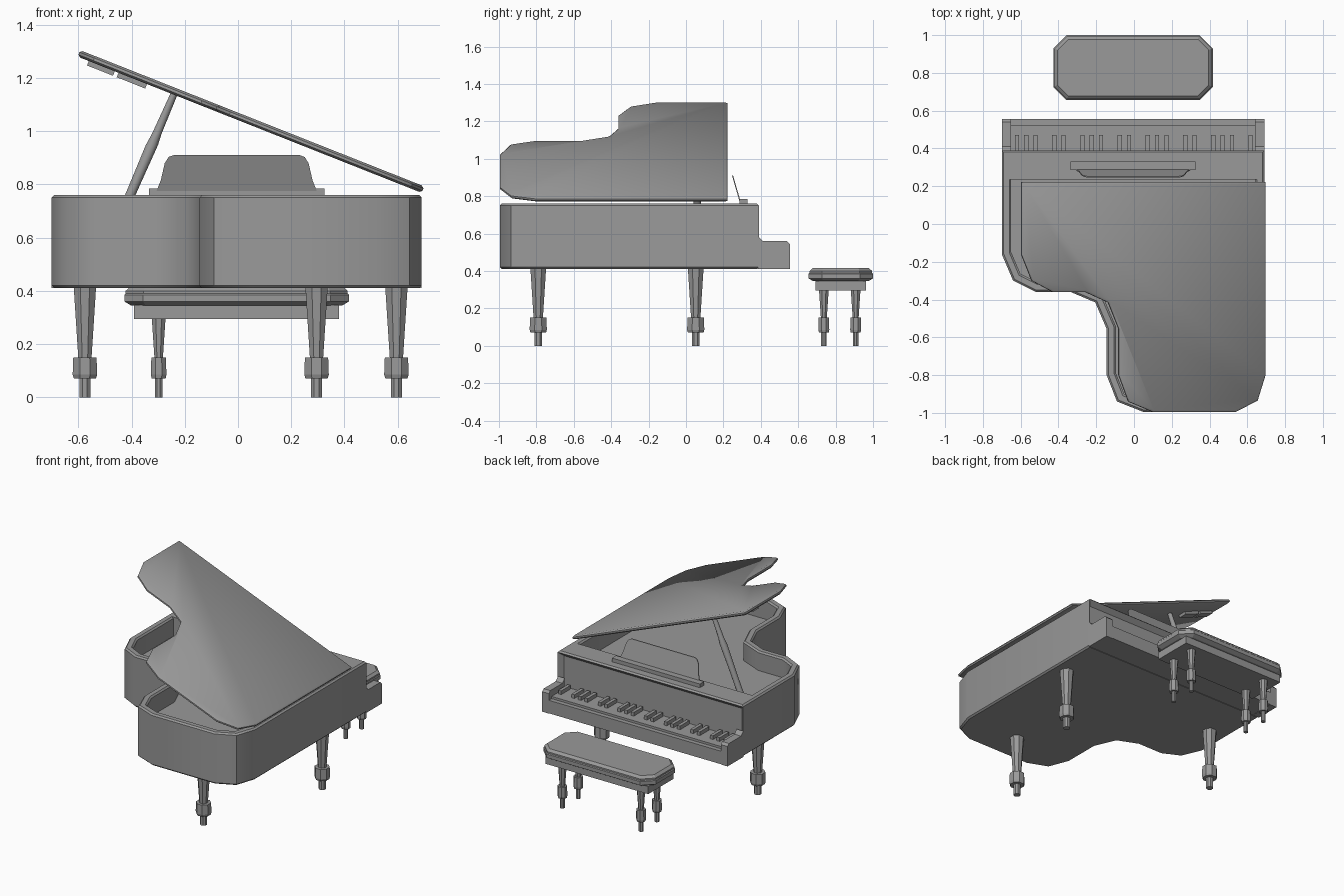
import bpy, bmesh, math
from mathutils import Vector, Matrix

if "Cube" in bpy.data.objects:
    bpy.data.objects.remove(bpy.data.objects["Cube"])

GREY = (0.32, 0.32, 0.32, 1)
mat = bpy.data.materials.new("satin_grey")
mat.use_nodes = True
mat.diffuse_color = GREY
mat.node_tree.nodes["Principled BSDF"].inputs["Base Color"].default_value = GREY


def finish(name, bm, smooth=0):
    bmesh.ops.recalc_face_normals(bm, faces=bm.faces)
    me = bpy.data.meshes.new(name)
    bm.to_mesh(me)
    bm.free()
    me.materials.append(mat)
    if smooth:
        me.shade_smooth()
        me.set_sharp_from_angle(angle=math.radians(smooth))
    ob = bpy.data.objects.new(name, me)
    bpy.context.collection.objects.link(ob)
    return ob


def inset(points, d):
    """Offset a counter-clockwise outline inwards with mitred corners."""
    out = []
    for i, p in enumerate(points):
        p = Vector(p)
        a = (p - Vector(points[i - 1])).normalized()
        b = (Vector(points[(i + 1) % len(points)]) - p).normalized()
        na, nb = Vector((-a.y, a.x)), Vector((-b.y, b.x))
        out.append(p + (na + nb) * d / (1 + na.dot(nb)))
    return out


def loft(rings):
    """Join closed rings of 3D points and cap both ends."""
    bm = bmesh.new()
    loops = [[bm.verts.new(p) for p in r] for r in rings]
    n = len(loops[0])
    for lo, hi in zip(loops, loops[1:]):
        for i in range(n):
            j = (i + 1) % n
            bm.faces.new((lo[i], lo[j], hi[j], hi[i]))
    bm.faces.new(loops[0][::-1])
    bm.faces.new(loops[-1])
    return bm


def slab(outline, steps):
    """Rings of (inset, height) taken from one outline."""
    return [[(p.x, p.y, z) for p in inset(outline, d)] for d, z in steps]


def box(name, x, y, z):
    outline = [(x[0], y[0]), (x[1], y[0]), (x[1], y[1]), (x[0], y[1])]
    return finish(name, loft(slab(outline, [(0, z[0]), (0, z[1])])))


def octagon(x, y, r, z):
    r /= math.cos(math.pi / 8)
    return [(x + r * math.cos((k + .5) * math.pi / 4),
             y + r * math.sin((k + .5) * math.pi / 4), z) for k in range(8)]


def leg(name, x, y, top, r_top, r_neck, r_block, r_foot):
    profile = [(r_foot, 0), (r_foot, .07), (r_block * .9, .07), (r_block, .085),
               (r_block * .95, .15), (r_neck, .15), (r_top, top)]
    finish(name, loft([octagon(x, y, r, z) for r, z in profile]))


# Case: curved rim with an open well and a recessed fallboard
BACK = .39
outline = [(.69, BACK), (-.70, BACK), (-.70, -.16), (-.64, -.30), (-.52, -.36),
           (-.335, -.36), (-.205, -.415), (-.145, -.555), (-.145, -.80),
           (-.09, -.94), (.05, -.995), (.52, -.995), (.645, -.935), (.69, -.80)]
outer = slab(outline, [(.01, .41), (0, .42), (0, .75), (.01, .76)])
well = slab(outline, [(.04, .76), (.05, .75), (.05, .63)])
well = [[(x, min(y, .235), z) for x, y, z in ring] for ring in well]
bm = loft(outer + well)
bm.normal_update()
bmesh.ops.recalc_face_normals(bm, faces=bm.faces)
front = max((f for f in bm.faces if f.normal.y > .9 and f.calc_center_median().y > .38),
            key=lambda f: f.calc_area())
bmesh.ops.inset_region(bm, faces=[front], thickness=.04, depth=-.03)
finish("case", bm, 44)

# Keyboard cheeks
side = [(.385, .41), (.555, .41), (.555, .545), (.54, .56), (.41, .56), (.385, .585)]
for name, x0, x1 in (("right_cheek", -.70, -.65), ("left_cheek", .64, .69)):
    finish(name, loft([[(x, y, z) for y, z in side] for x in (x0, x1)]))

# Keyboard
box("white_keys", (-.65, .64), (.362, .525), (.412, .515))
box("key_slip", (-.65, .64), (.525, .555), (.412, .50))
for i in range(26):
    if i % 7 in (0, 1, 2, 4, 5):
        x = -.62 + i * .0495
        box("black_key", (x - .011, x + .011), (.37, .47), (.515, .54))

# Music desk: shelf and leaning panel
box("desk_shelf", (-.335, .325), (.285, .33), (.76, .785))
half = [(.305, 0), (.285, .05), (.27, .115), (.255, .138), (.235, .145)]
panel = [(x, z) for x, z in half] + [(-x, z) for x, z in half[::-1]]
finish("music_desk", loft([[(x - .005, .288 - z * .29 + t, .765 + z) for x, z in panel]
                           for t in (0, .006)]))

# Raised lid, hinged along the left edge, with prop rests beneath
HINGE = Matrix.Translation((.69, 0, .768)) @ Matrix.Rotation(math.radians(21.6), 4, 'Y')
lid_outline = [(x - .69, min(y, .222)) for x, y in outline]
lid = finish("lid", loft(slab(lid_outline, [(.01, 0), (0, .008), (0, .018), (.01, .026)])), 40)
lid.matrix_world = HINGE
for a, b in ((-1.345, -1.24), (-1.225, -1.11)):
    rest = box("prop_rest", (a, b), (.03, .09), (-.018, .002))
    rest.matrix_world = HINGE

# Lid prop
foot, tip = Vector((-.463, .06, .625)), Vector((-.238, .06, 1.145))
rings = []
for t, r in ((0, .02), (.3, .02), (.62, .023), (.7, .018), (1, .014)):
    c = foot.lerp(tip, t)
    rings.append(octagon(c.x, c.y, r, c.z))
finish("lid_prop", loft(rings), 50)

# Case legs
for name, x, y in (("front_leg", .295, -.79), ("back_right_leg", -.575, .052),
                   ("back_left_leg", .595, .052)):
    leg(name, x, y, .415, .042, .025, .046, .021)

# Bench: padded seat, apron and four legs
X, Y, CUT = .422, .172, .07
corner = [(X, Y - CUT), (X - CUT, Y)]
quarter = corner + [(-x, y) for x, y in corner[::-1]]
seat = [(x - .005, y + .828) for x, y in quarter + [(-x, -y) for x, y in quarter]]
finish("bench_seat", loft(slab(seat, [(.025, .345), (0, .36), (0, .385), (.005, .39),
                                      (.005, .40), (.022, .415)])))
box("bench_apron", (-.39, .38), (.692, .962), (.295, .346))
for sx in (-1, 1):
    for y in (.737, .907):
        leg("bench_leg", sx * .295 - .003, y, .30, .026, .016, .029, .014)
